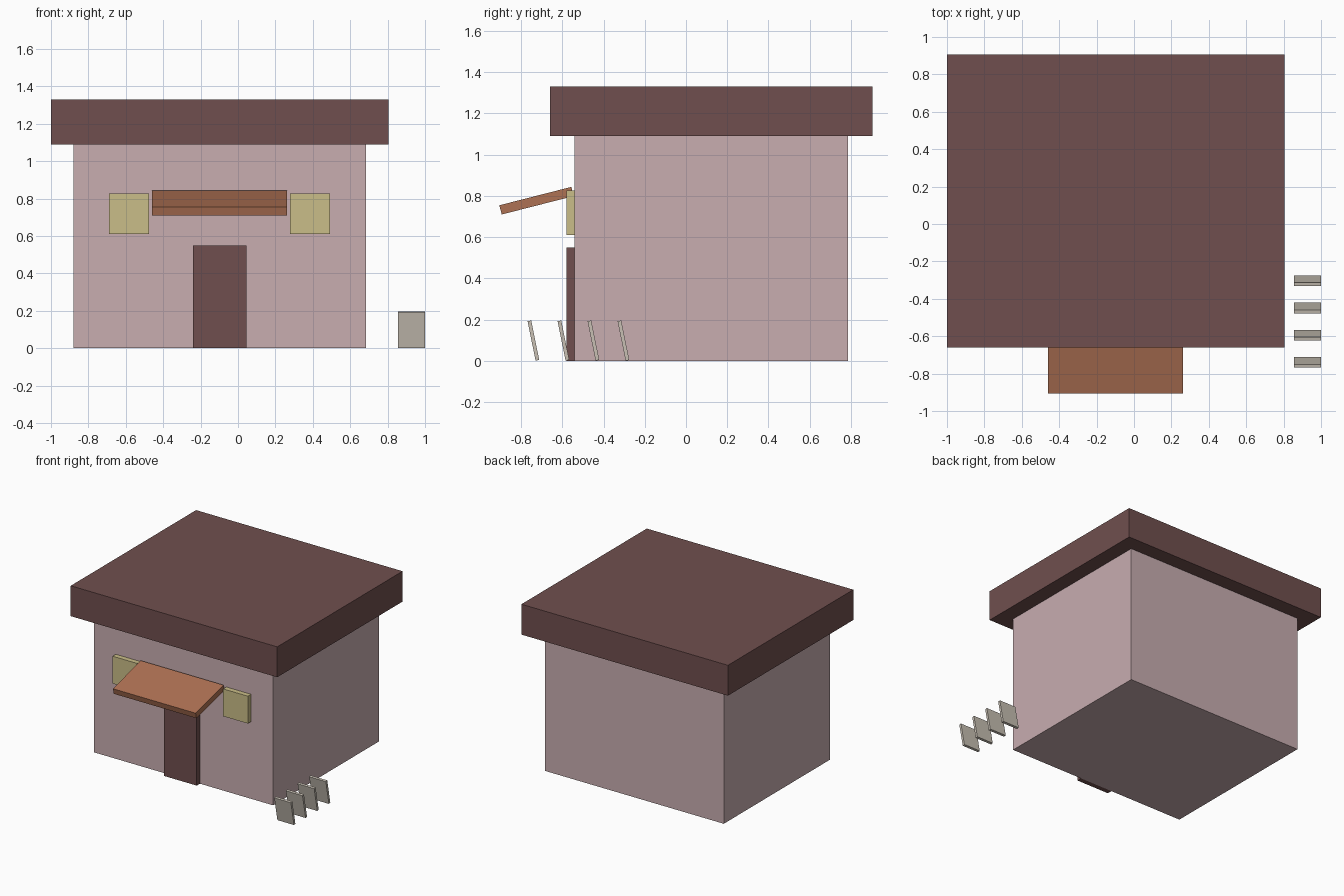
import bpy
from mathutils import Vector

cube = bpy.data.objects.get("Cube")
if cube:
    bpy.data.objects.remove(cube, do_unlink=True)


def material(name, hex_colour):
    """Flat material from an sRGB hex colour."""
    srgb = [int(hex_colour[i:i + 2], 16) / 255 for i in (0, 2, 4)]
    colour = [c / 12.92 if c <= 0.04045 else ((c + 0.055) / 1.055) ** 2.4 for c in srgb] + [1]
    mat = bpy.data.materials.new(name)
    mat.use_nodes = True
    mat.diffuse_color = colour
    bsdf = mat.node_tree.nodes["Principled BSDF"]
    bsdf.inputs["Base Color"].default_value = colour
    bsdf.inputs["Roughness"].default_value = 0.9
    return mat


def box(name, low, high, mat, tilt=0):
    """Box between two corners, then tilted about its own x axis."""
    low, high = Vector(low), Vector(high)
    bpy.ops.mesh.primitive_cube_add(size=1, location=(low + high) / 2, rotation=(tilt, 0, 0))
    obj = bpy.context.object
    obj.name = name
    obj.scale = high - low
    obj.data.materials.append(mat)
    return obj


pink = material("dusty pink wall", "C8ADB0")
brown = material("dark red brown", "704F4E")
orange = material("terracotta", "AE7153")
yellow = material("pale yellow", "CABD88")
stone = material("pale stone", "C8C0B4")

# Building and its overhanging flat roof
box("walls", (-0.88, -0.54, 0), (0.685, 0.785, 1.09), pink)
box("roof", (-1, -0.66, 1.09), (0.805, 0.905, 1.33), brown)

# Door and windows standing proud of the front wall
box("door", (-0.24, -0.58, 0), (0.045, -0.54, 0.55), brown)
for name, x in (("right_window", -0.69), ("left_window", 0.277)):
    box(name, (x, -0.58, 0.61), (x + 0.215, -0.54, 0.826), yellow)

# Sloping awning above the door
box("awning", (-0.46, -0.905, 0.754), (0.263, -0.545, 0.8), orange, tilt=0.25)

# Row of leaning slabs beside the building
for i in range(4):
    y = -0.74 + i * 0.1455
    box(f"leaning_slab_{i + 1}", (0.855, y - 0.009, 0.001), (1, y + 0.009, 0.196), stone, tilt=0.2)
